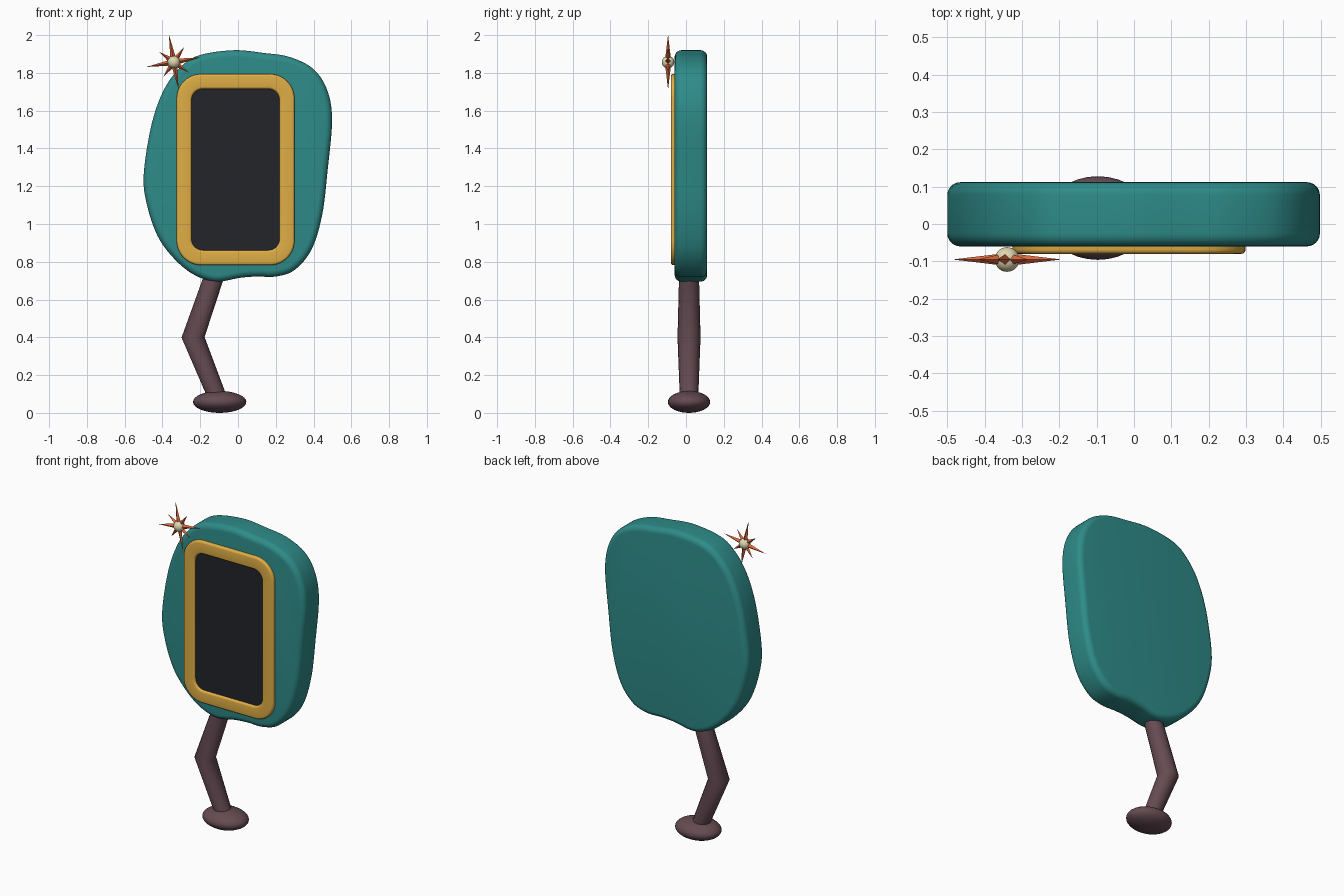
import bpy, bmesh, math
from mathutils import Vector, Matrix

if "Cube" in bpy.data.objects:
    bpy.data.objects.remove(bpy.data.objects["Cube"])


def material(name, rgb):
    m = bpy.data.materials.new(name)
    m.diffuse_color = (*rgb, 1)
    m.use_nodes = True
    m.node_tree.nodes["Principled BSDF"].inputs["Base Color"].default_value = m.diffuse_color
    return m


TEAL = material("teal", (0.027, 0.26, 0.25))
YELLOW = material("yellow", (0.74, 0.42, 0.06))
DARK = material("dark", (0.016, 0.018, 0.023))
BROWN = material("brown", (0.13, 0.07, 0.085))
ORANGE = material("orange", (0.75, 0.14, 0.045))
CREAM = material("cream", (0.75, 0.68, 0.43))


def finish(name, bm, mat, angle=40):
    bmesh.ops.recalc_face_normals(bm, faces=bm.faces)
    me = bpy.data.meshes.new(name)
    bm.to_mesh(me)
    bm.free()
    ob = bpy.data.objects.new(name, me)
    bpy.context.collection.objects.link(ob)
    me.materials.append(mat)
    if angle:
        bpy.ops.object.select_all(action='DESELECT')
        ob.select_set(True)
        bpy.context.view_layer.objects.active = ob
        bpy.ops.object.shade_smooth_by_angle(angle=math.radians(angle))
    return ob


def smooth_loop(pts, steps=6):
    """Closed Catmull-Rom curve through the points."""
    out, n = [], len(pts)
    for i in range(n):
        a, b, c, d = (Vector(pts[(i + k) % n]) for k in (-1, 0, 1, 2))
        for s in range(steps):
            t = s / steps
            out.append(0.5 * (2 * b + (c - a) * t + (2 * a - 5 * b + 4 * c - d) * t * t
                              + (3 * b - a - 3 * c + d) * t ** 3))
    return out


def round_rect(cx, cz, hw, hh, r, n=10):
    out = []
    for q, (sx, sz) in enumerate(((1, 1), (-1, 1), (-1, -1), (1, -1))):
        for k in range(n + 1):
            a = math.pi / 2 * (q + k / n)
            out.append(Vector((cx + sx * (hw - r) + r * math.cos(a),
                               cz + sz * (hh - r) + r * math.sin(a))))
    return out


def inset(loop, d):
    n = len(loop)
    out = []
    for i in range(n):
        t = (loop[(i + 1) % n] - loop[i - 1]).normalized()
        out.append(loop[i] + Vector((-t.y, t.x)) * d)
    return out


def loft(name, rings, mat, cap=True):
    """Skin between outline rings (outline, y); capped, or closed into a torus."""
    bm = bmesh.new()
    vs = [[bm.verts.new((p.x, y, p.y)) for p in loop] for loop, y in rings]
    n = len(vs[0])
    pairs = list(zip(vs, vs[1:])) + ([] if cap else [(vs[-1], vs[0])])
    for a, b in pairs:
        for i in range(n):
            j = (i + 1) % n
            bm.faces.new((a[i], a[j], b[j], b[i]))
    if cap:
        bm.faces.new(vs[0])
        bm.faces.new(vs[-1])
    return finish(name, bm, mat)


# body: lumpy slab with rounded rims (outline runs counter-clockwise)
outline = smooth_loop([
    (-0.02, 1.92), (-0.20, 1.895), (-0.30, 1.835), (-0.39, 1.715), (-0.457, 1.53),
    (-0.499, 1.265), (-0.483, 1.105), (-0.425, 0.935), (-0.335, 0.813), (-0.23, 0.73),
    (-0.115, 0.695), (0.01, 0.715), (0.10, 0.722), (0.20, 0.722), (0.30, 0.757),
    (0.39, 0.866), (0.446, 1.05), (0.475, 1.29), (0.498, 1.555), (0.47, 1.715),
    (0.394, 1.825), (0.27, 1.885), (0.14, 1.905)])
R, F, B = 0.035, -0.06, 0.112
arc = [(R * (1 - math.sin(a)), R * (1 - math.cos(a)))
       for a in (math.pi / 2 * k / 6 for k in range(7))]
loft("body", [(inset(outline, d), F + h) for d, h in arc]
     + [(inset(outline, d), B - h) for d, h in reversed(arc)], TEAL)

# screen frame: rounded rectangular ring with softened edges
outer = round_rect(-0.013, 1.288, 0.312, 0.506, 0.13)
inner = round_rect(-0.013, 1.288, 0.233, 0.427, 0.06)
e = 0.012
soft = [(e * (1 - math.sin(a)), e * (1 - math.cos(a)))
        for a in (math.pi / 2 * k / 4 for k in range(5))]
loft("screen_frame",
     [(outer, -0.04)] + [(inset(outer, d), -0.08 + h) for d, h in reversed(soft)]
     + [(inset(inner, -d), -0.08 + h) for d, h in soft] + [(inner, -0.04)],
     YELLOW, cap=False)

# screen panel
panel = round_rect(-0.013, 1.288, 0.238, 0.432, 0.063)
loft("screen", [(panel, -0.066), (panel, -0.045)], DARK)

# leg: tapered bent tube
cu = bpy.data.curves.new("leg", 'CURVE')
cu.dimensions = '3D'
cu.bevel_depth = 1
cu.bevel_resolution = 6
cu.use_fill_caps = True
sp = cu.splines.new('POLY')
path = [(-0.10, 0.80, 0.051), (-0.238, 0.40, 0.061), (-0.10, 0.06, 0.048)]
sp.points.add(len(path) - 1)
for p, (x, z, r) in zip(sp.points, path):
    p.co = (x, 0.016, z, 1)
    p.radius = r
tmp = bpy.data.objects.new("leg_path", cu)
bpy.context.collection.objects.link(tmp)
bm = bmesh.new()
bm.from_mesh(tmp.to_mesh())
tmp.to_mesh_clear()
bpy.data.objects.remove(tmp)
bmesh.ops.remove_doubles(bm, verts=bm.verts, dist=1e-5)
finish("leg", bm, BROWN, 60)


def ellipsoid(name, centre, size, mat):
    bm = bmesh.new()
    bmesh.ops.create_uvsphere(bm, u_segments=32, v_segments=16, radius=1,
                              matrix=Matrix.Translation(centre) @ Matrix.Diagonal((*size, 1)))
    finish(name, bm, mat, 60)


ellipsoid("foot", (-0.097, 0.016, 0.058), (0.141, 0.112, 0.058), BROWN)

# starburst: bead with alternating long and short spikes
star = Vector((-0.34, -0.095, 1.857))
ellipsoid("star_bead", star, (0.033,) * 3, CREAM)
bm = bmesh.new()
for k in range(8):
    length = 0.096 if k % 2 else 0.148
    start = 0.012
    m = (Matrix.Translation(star) @ Matrix.Rotation(-math.radians(10 + 45 * k), 4, 'Y')
         @ Matrix.Rotation(math.pi / 2, 4, 'Y')
         @ Matrix.Translation((0, 0, (start + length) / 2)))
    bmesh.ops.create_cone(bm, cap_ends=True, segments=4, radius1=0.016, radius2=0,
                          depth=length - start, matrix=m)
finish("star_spikes", bm, ORANGE, 0)
